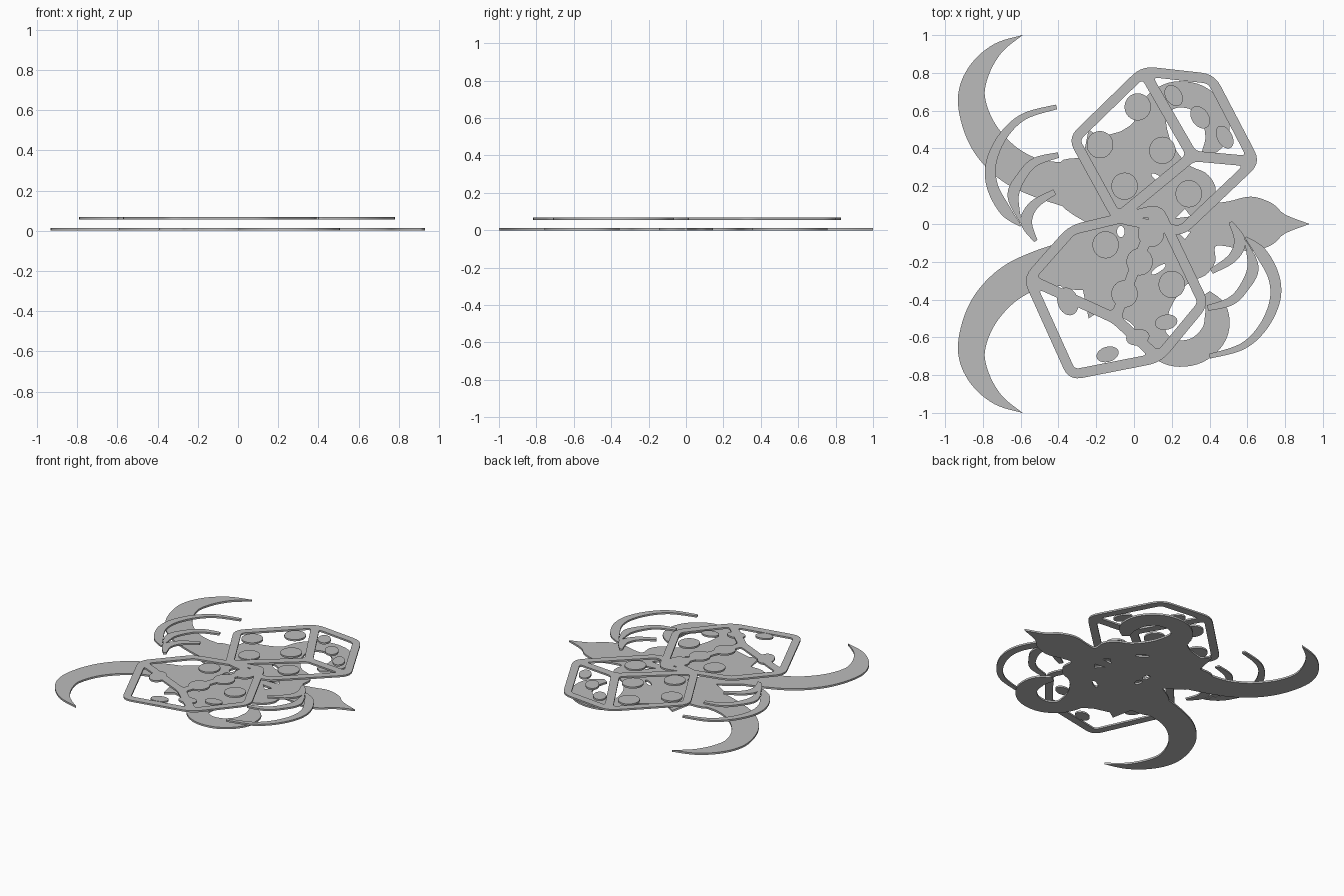
import bpy
import math
from mathutils import Vector
from mathutils.geometry import interpolate_bezier

if "Cube" in bpy.data.objects:
    bpy.data.objects.remove(bpy.data.objects["Cube"], do_unlink=True)

grey = bpy.data.materials.new("plain_grey")
grey.use_nodes = True
grey.diffuse_color = (0.5, 0.5, 0.5, 1)
grey.node_tree.nodes["Principled BSDF"].inputs["Base Color"].default_value = (0.5, 0.5, 0.5, 1)

LOWER, UPPER = (0.0, 0.013), (0.056, 0.068)


def plate(name, loops, layer):
    """Flat cut-out: first loop is the outline, the others are holes."""
    curve = bpy.data.curves.new(name + "_profile", 'CURVE')
    curve.dimensions = '2D'
    curve.fill_mode = 'BOTH'
    curve.extrude = (layer[1] - layer[0]) / 2
    for loop in loops:
        spline = curve.splines.new('POLY')
        spline.points.add(len(loop) - 1)
        for point, p in zip(spline.points, loop):
            point.co = (p[0], p[1], 0, 1)
        spline.use_cyclic_u = True
    helper = bpy.data.objects.new(name + "_helper", curve)
    bpy.context.collection.objects.link(helper)
    graph = bpy.context.evaluated_depsgraph_get()
    mesh = bpy.data.meshes.new_from_object(helper.evaluated_get(graph))
    bpy.data.objects.remove(helper, do_unlink=True)
    mesh.materials.clear()
    mesh.materials.append(grey)
    obj = bpy.data.objects.new(name, mesh)
    obj.location.z = sum(layer) / 2
    bpy.context.collection.objects.link(obj)
    return obj


def smooth(points, steps=6):
    """Curve passing through every given point."""
    pts = [Vector(p) for p in points]
    out = []
    for i in range(len(pts) - 1):
        a, b = pts[i], pts[i + 1]
        before, after = pts[max(i - 1, 0)], pts[min(i + 2, len(pts) - 1)]
        out += interpolate_bezier(a, a + (b - before) / 6, b - (after - a) / 6, b, steps + 1)[:-1]
    return out + [pts[-1]]


def tapered(path):
    """Outline of a stroke; each path point is x, y, width."""
    line = smooth(path)
    left, right = [], []
    for i, p in enumerate(line):
        d = line[min(i + 1, len(line) - 1)] - line[max(i - 1, 0)]
        n = Vector((-d.y, d.x)).normalized() * max(p.z, 0.002) / 2
        left.append(p.xy + n)
        right.append(p.xy - n)
    return left + right[::-1]


def offset(poly, dist):
    """Move every edge inwards by dist (outwards when negative)."""
    pts = [Vector(p) for p in poly]
    area = sum(a.x * b.y - a.y * b.x for a, b in zip(pts, pts[1:] + pts[:1]))
    dist *= math.copysign(1, area)
    out = []
    for i, p in enumerate(pts):
        a, b = (p - pts[i - 1]).normalized(), (pts[(i + 1) % len(pts)] - p).normalized()
        na, nb = Vector((-a.y, a.x)), Vector((-b.y, b.x))
        out.append(p + (na + nb) * dist / (1 + na.dot(nb)))
    return out


def rounded(poly, radius):
    out = []
    for i, p in enumerate(poly):
        a = p + (poly[i - 1] - p).normalized() * radius
        b = p + (poly[(i + 1) % len(poly)] - p).normalized() * radius
        out += [a.lerp(p, t / 5).lerp(p.lerp(b, t / 5), t / 5) for t in range(6)]
    return out


def ellipse(x, y, rx, ry, turn=0):
    c, s = math.cos(turn), math.sin(turn)
    ring = [(rx * math.cos(k * math.tau / 32), ry * math.sin(k * math.tau / 32)) for k in range(32)]
    return [(x + u * c - v * s, y + u * s + v * c) for u, v in ring]


# Animal head, mirrored about its long axis, with slit openings
half = smooth([(-.24, 0, 0), (-.4, .12, 0), (-.4, .32, 0), (-.27, .35, 0)], 4)
half += [(-.24, .5), (-.18, .46)]
half += smooth([(-.07, .49, 0), (.0, .54, 0), (.03, .62, 0), (.14, .64, 0),
                (.19, .45, 0), (.28, .32, 0), (.38, .27, 0), (.43, .2, 0), (.43, .12, 0),
                (.5, .12, 0), (.62, .145, 0), (.73, .11, 0), (.8, .05, 0), (.93, 0, 0)], 4)
half = [(p[0], p[1]) for p in half]
outline = half + [(x, -y) for x, y in half[-2:0:-1]]
slits = []
for side in (1, -1):
    slits += [ellipse(-.07, .04 * side, .02, .03),
              ellipse(.13, .24 * side, .045, .014, -.6 * side),
              [(.22, .03 * side), (.3, .04 * side), (.27, .08 * side)]]
plate("head", [outline] + slits, LOWER)

# Sweeping horns and curled horns on both sides
horn = [(-.59, 1, 0), (-.72, .93, .06), (-.815, .82, .11), (-.86, .69, .14), (-.835, .55, .16),
        (-.765, .42, .18), (-.65, .31, .19), (-.5, .24, .2), (-.3, .2, .25)]
curl = [(.08, .45, .2), (.1, .6, .15), (.2, .68, .14), (.33, .67, .14),
        (.425, .58, .14), (.435, .46, .12), (.38, .37, .05)]
for side, label in ((1, "back"), (-1, "front")):
    for name, path in (("long_horn", horn), ("curled_horn", curl)):
        plate(f"{name}_{label}", [tapered([(x, y * side, w) for x, y, w in path])], LOWER)

# Curved claws, three on each side, turned half round for the second set
claws = [
    [(-.6, -.01, .01), (-.68, .07, .06), (-.75, .2, .06), (-.755, .33, .055),
     (-.69, .47, .045), (-.58, .57, .035), (-.41, .62, .025)],
    [(-.6, .01, .01), (-.64, .15, .06), (-.59, .26, .05), (-.52, .33, .045), (-.4, .365, .03)],
    [(-.52, -.09, .02), (-.57, .01, .06), (-.53, .1, .05), (-.42, .17, .03)],
]
for i, claw in enumerate(claws, 1):
    plate(f"claw_right_{i}", [tapered(claw)], UPPER)
    plate(f"claw_left_{i}", [tapered([(-x - .01, -.08 - y, w) for x, y, w in claw])], UPPER)


# Two open cube frames: a hexagonal rim and three windows meeting at a middle corner
def cube_frame(name, rim, middle):
    rim = [Vector(p) for p in rim]
    middle = Vector(middle)
    loops = [rounded(offset(rim, -.025), .07)]
    for k in (0, 2, 4):
        face = [rim[k], rim[k + 1], rim[(k + 2) % 6], middle]
        loops.append(rounded(offset(face, .028), .025))
    plate(name, loops, UPPER)


cube_frame("cube_frame_back", [(.05, .81), (-.32, .45), (-.09, .03), (.25, -.04),
                               (.64, .33), (.41, .77)], (.31, .36))
cube_frame("cube_frame_front", [(.13, .08), (-.33, -.03), (-.56, -.29), (-.33, -.8),
                                (.13, -.71), (.37, -.42)], (-.1, -.5))

# Round spots floating inside the frames: x, y, radii, turn
round_spots = [(.02, .62), (-.18, .42), (.15, .39), (-.05, .2), (.29, .16),
               (-.15, -.11), (.09, -.05), (.03, -.2), (-.05, -.37), (.2, -.32)]
spots = [(x, y, .07, .072, 0) for x, y in round_spots]
spots += [(.21, .68, .043, .06, .6), (.35, .565, .045, .065, .6), (.48, .46, .04, .065, .5),
          (-.35, -.41, .055, .075, .3), (.02, -.6, .062, .042, .2),
          (-.14, -.69, .06, .04, .3), (.17, -.52, .06, .04, .2)]
for i, spot in enumerate(spots, 1):
    plate(f"spot_{i}", [ellipse(*spot)], UPPER)
